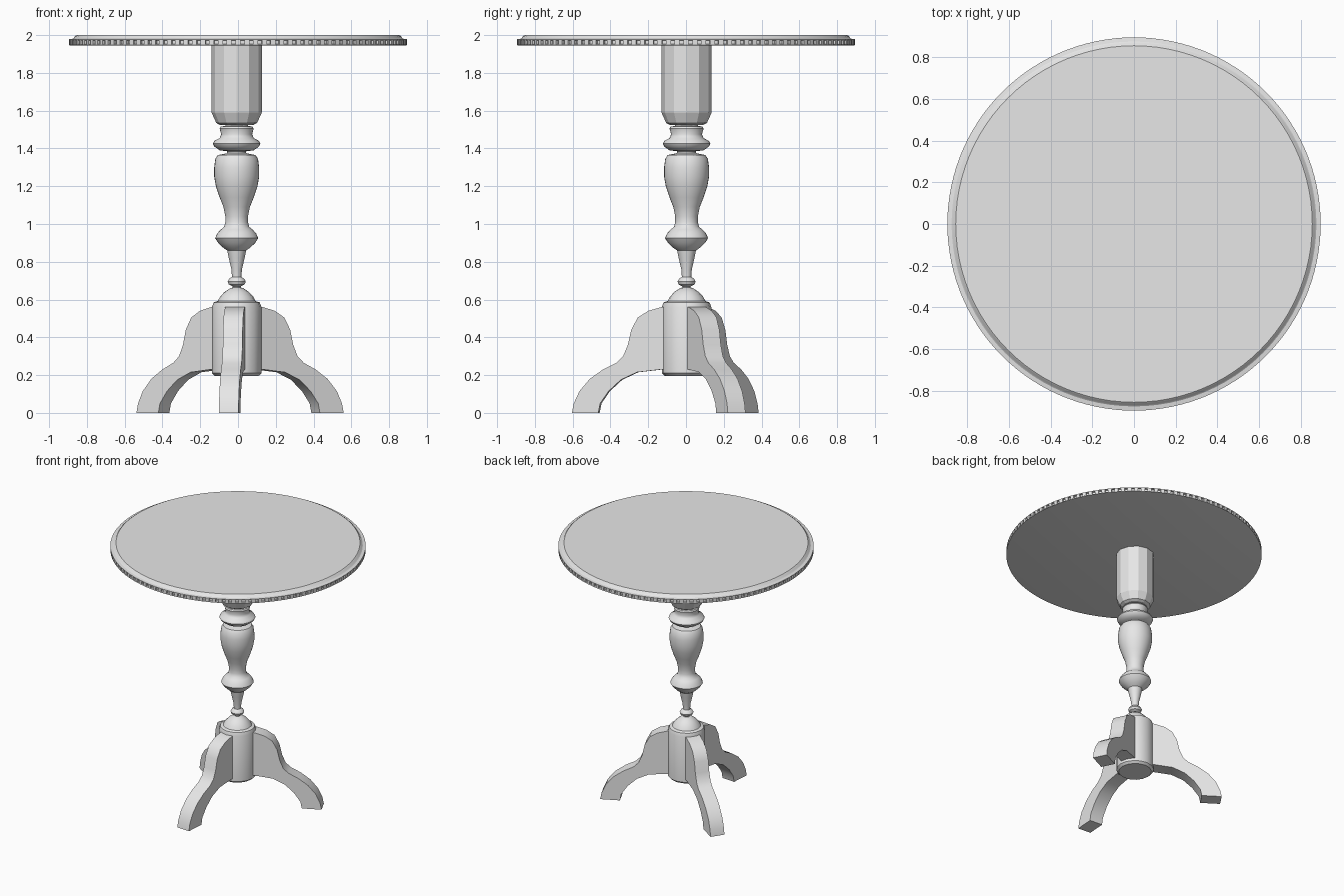
import bpy, bmesh, math
from mathutils import Matrix, Vector

cube = bpy.data.objects.get("Cube")
if cube:
    bpy.data.objects.remove(cube, do_unlink=True)

wood = bpy.data.materials.new("plain grey")
wood.use_nodes = True
grey = (0.8, 0.8, 0.8, 1)
wood.diffuse_color = grey
wood.node_tree.nodes["Principled BSDF"].inputs["Base Color"].default_value = grey

AXIS = Vector((-0.007, 0.003, 0))   # the column stands slightly off centre


def finish(name, bm, smooth_angle=None):
    bmesh.ops.recalc_face_normals(bm, faces=bm.faces)
    mesh = bpy.data.meshes.new(name)
    bm.to_mesh(mesh)
    bm.free()
    mesh.materials.append(wood)
    obj = bpy.data.objects.new(name, mesh)
    bpy.context.collection.objects.link(obj)
    if smooth_angle:
        bpy.ops.object.select_all(action="DESELECT")
        obj.select_set(True)
        bpy.context.view_layer.objects.active = obj
        bpy.ops.object.shade_smooth_by_angle(angle=math.radians(smooth_angle))
    return obj


def lathe(name, profile, sides, centre=AXIS, smooth_angle=None, turn=0):
    """Turn a (radius, height) profile into a closed solid."""
    bm = bmesh.new()
    rings = []
    for r, z in profile:
        angles = [turn + math.tau * i / sides for i in range(sides)]
        rings.append([bm.verts.new(centre + Vector((r * math.cos(a), r * math.sin(a), z)))
                      for a in angles])
    for low, high in zip(rings, rings[1:]):
        for i in range(sides):
            j = (i + 1) % sides
            bm.faces.new((low[i], low[j], high[j], high[i]))
    bm.faces.new(rings[0])
    bm.faces.new(rings[-1])
    return finish(name, bm, smooth_angle)


# Round top with a thin stepped edge
lathe("table_top",
      [(0.885, 1.945), (0.895, 1.947), (0.895, 1.951), (0.882, 1.953),
       (0.882, 1.971), (0.895, 1.973), (0.895, 1.978), (0.875, 1.981),
       (0.868, 1.986), (0.862, 1.995), (0.855, 2.0)],
      96, Vector((0, 0, 0)), 25)

# Small teeth around the rim
bm = bmesh.new()
for i in range(120):
    place = (Matrix.Rotation(math.tau * i / 120, 4, "Z")
             @ Matrix.Translation((0.884, 0, 1.962))
             @ Matrix.Diagonal((0.022, 0.026, 0.024, 1)))
    bmesh.ops.create_cube(bm, size=1, matrix=place)
finish("rim_teeth", bm)

# Faceted drum under the top
lathe("upper_drum", [(0.09, 1.525), (0.108, 1.535), (0.133, 1.59), (0.133, 1.946)],
      12)

# Turned column
lathe("turned_column",
      [(0.02, 0.64), (0.022, 0.67), (0.042, 0.68), (0.048, 0.695), (0.04, 0.71),
       (0.025, 0.72), (0.028, 0.76), (0.042, 0.82), (0.05, 0.86), (0.072, 0.875),
       (0.098, 0.9), (0.114, 0.925), (0.103, 0.95), (0.085, 0.97), (0.066, 0.985),
       (0.06, 1.01), (0.06, 1.04), (0.07, 1.09), (0.09, 1.14), (0.11, 1.2),
       (0.119, 1.25), (0.119, 1.3), (0.113, 1.345), (0.1, 1.365), (0.05, 1.375),
       (0.05, 1.385), (0.09, 1.39), (0.118, 1.41), (0.126, 1.425), (0.118, 1.44),
       (0.09, 1.455), (0.082, 1.475), (0.09, 1.505), (0.085, 1.515), (0.06, 1.52),
       (0.06, 1.53)],
      32, smooth_angle=40)

# Domed hub that holds the legs
lathe("hub",
      [(0.115, 0.195), (0.131, 0.21), (0.131, 0.56), (0.122, 0.585), (0.1, 0.592),
       (0.088, 0.615), (0.065, 0.64), (0.035, 0.66), (0.02, 0.664)],
      16, smooth_angle=30)

# Three curved legs cut from a flat board
outline = [(0.05, 0.565), (0.13, 0.56), (0.2, 0.54), (0.255, 0.505), (0.29, 0.44),
           (0.308, 0.36), (0.333, 0.3), (0.37, 0.265), (0.44, 0.23), (0.51, 0.18),
           (0.565, 0.115), (0.595, 0.05), (0.605, 0.0), (0.465, 0.0), (0.455, 0.05),
           (0.41, 0.115), (0.345, 0.175), (0.26, 0.215), (0.13, 0.23), (0.05, 0.23)]
for name, degrees in (("front_leg", 266), ("back_left_leg", 26), ("back_right_leg", 146)):
    bm = bmesh.new()
    board = bm.faces.new([bm.verts.new((r, -0.052, z)) for r, z in outline])
    grown = bmesh.ops.extrude_face_region(bm, geom=[board], use_keep_orig=True)
    bmesh.ops.translate(bm, vec=(0, 0.104, 0),
                        verts=[v for v in grown["geom"] if isinstance(v, bmesh.types.BMVert)])
    bm.transform(Matrix.Translation(AXIS) @ Matrix.Rotation(math.radians(degrees), 4, "Z"))
    finish(name, bm, 30)
